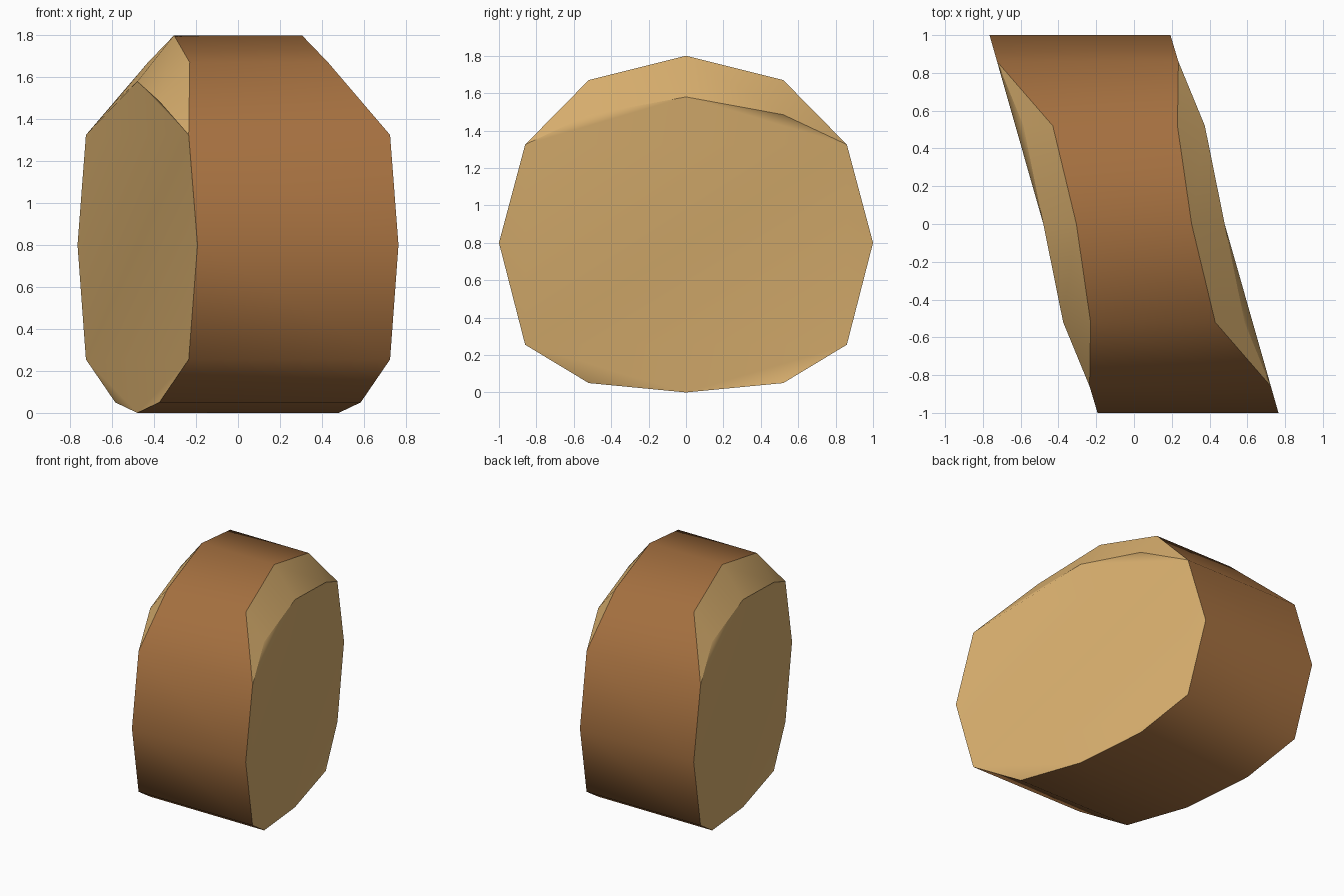
import bpy, bmesh

if "Cube" in bpy.data.objects:
    bpy.data.objects.remove(bpy.data.objects["Cube"])

def material(name, rgb):
    m = bpy.data.materials.new(name)
    m.diffuse_color = (*rgb, 1)
    m.use_nodes = True
    m.node_tree.nodes["Principled BSDF"].inputs["Base Color"].default_value = m.diffuse_color
    return m

# Outline of the +x end, starting at the top: (x, y, z)
RING = [(.305, 0, 1.8), (.23, .52, 1.67), (.235, .86, 1.325), (.193, 1, .8),
        (.235, .86, .255), (.375, .52, .05), (.48, 0, 0), (.585, -.52, .05),
        (.725, -.86, .255), (.765, -1, .8), (.725, -.86, 1.325), (.43, -.52, 1.67)]
# Lower edge of the chamfer at the top of each end
INNER = {0: (.48, 0, 1.58), 1: (.375, .52, 1.485), 11: (.585, -.52, 1.485)}
N = len(RING)

bm = bmesh.new()

def end(sign):
    """Verts of one end; the other is a half turn about z."""
    place = lambda p: bm.verts.new((sign * p[0], sign * p[1], p[2]))
    outer = [place(p) for p in RING]
    inner = list(outer)
    for i, p in INNER.items():
        inner[i] = place(p)
    return outer, inner

def face(verts, mat):
    f = bm.faces.new(verts)
    f.material_index = mat
    f.smooth = True
    return f

right, left = end(1), end(-1)

# Bark wrapped around between both ends
for i in range(N):
    j = (i + 1) % N
    face([right[0][i], right[0][j], left[0][-j % N], left[0][-i % N]], 0)

# Cut wood: planar core, folded corners and the top chamfer
caps = set()
for outer, inner in (right, left):
    for ids in ((0, 2, 3, 4, 6, 8, 9, 10), (0, 1, 2), (10, 11, 0), (4, 5, 6), (6, 7, 8)):
        caps.add(face([inner[i] for i in ids], 1))
    face([outer[0], outer[1], inner[1], inner[0]], 1)
    face([outer[11], outer[0], inner[0], inner[11]], 1)
    face([outer[1], outer[2], inner[1]], 1)
    face([outer[10], outer[11], inner[11]], 1)

bmesh.ops.recalc_face_normals(bm, faces=bm.faces[:])

# Crisp edges between bark, chamfer and cut
for e in bm.edges:
    a, b = e.link_faces
    if a.material_index != b.material_index or (a in caps) != (b in caps):
        e.smooth = False

mesh = bpy.data.meshes.new("log_slice")
bm.to_mesh(mesh)
bm.free()
mesh.materials.append(material("bark brown", (.37, .16, .05)))
mesh.materials.append(material("cut wood tan", (.71, .44, .16)))
bpy.context.collection.objects.link(bpy.data.objects.new("log_slice", mesh))
